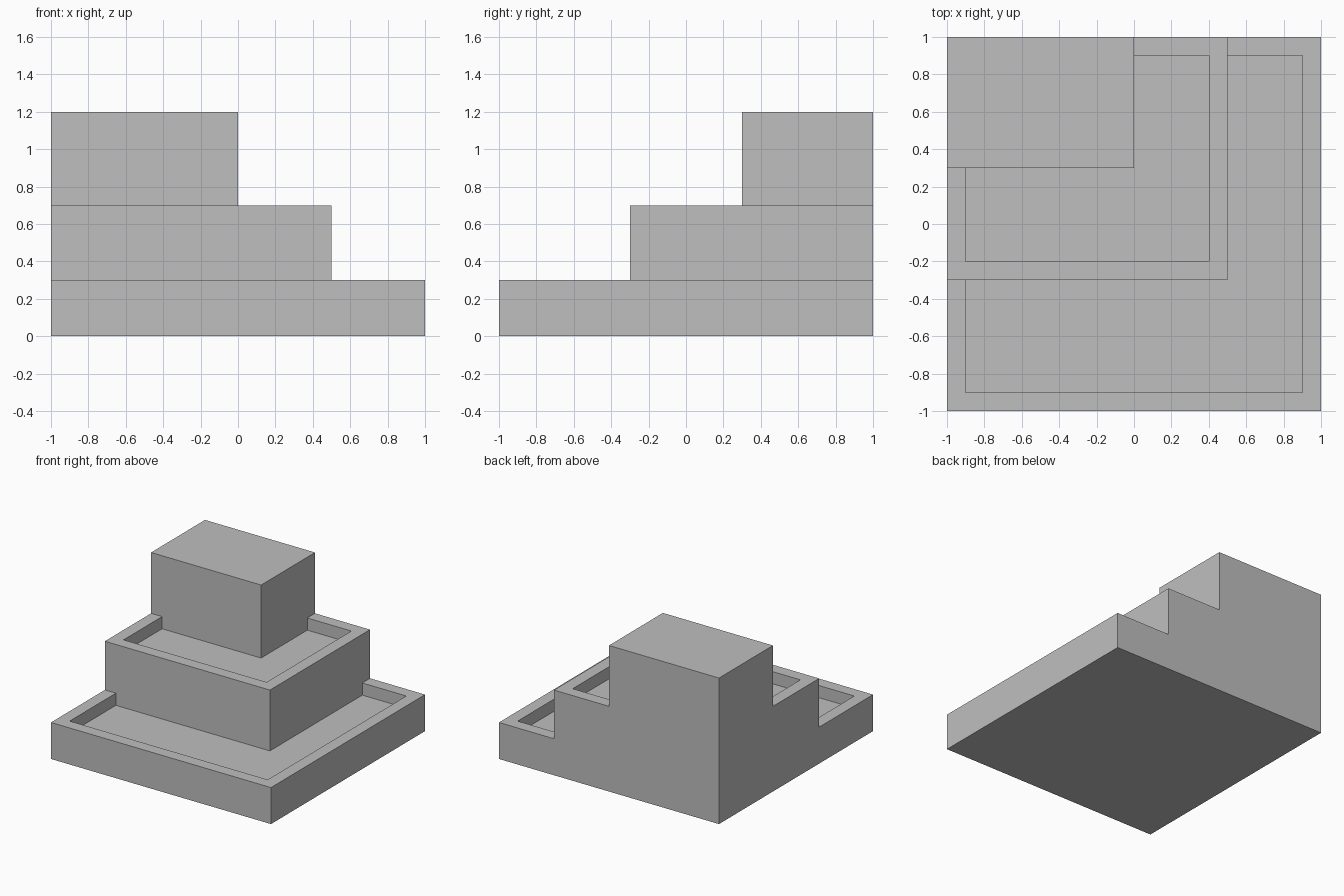
import bpy
import bmesh

if "Cube" in bpy.data.objects:
    bpy.data.objects.remove(bpy.data.objects["Cube"], do_unlink=True)

GREY = (0.52, 0.52, 0.52, 1.0)
mat = bpy.data.materials.new("plain_grey")
mat.use_nodes = True
mat.diffuse_color = GREY
mat.node_tree.nodes["Principled BSDF"].inputs["Base Color"].default_value = GREY


def prism(name, outline, z0, z1):
    """Extrude a counter-clockwise outline from z0 up to z1."""
    bm = bmesh.new()
    base = bm.faces.new([bm.verts.new((x, y, z0)) for x, y in outline])
    top = bmesh.ops.extrude_face_region(bm, geom=[base], use_keep_orig=True)
    verts = [v for v in top["geom"] if isinstance(v, bmesh.types.BMVert)]
    bmesh.ops.translate(bm, verts=verts, vec=(0, 0, z1 - z0))
    bmesh.ops.recalc_face_normals(bm, faces=bm.faces)
    mesh = bpy.data.meshes.new(name)
    bm.to_mesh(mesh)
    bm.free()
    mesh.materials.append(mat)
    obj = bpy.data.objects.new(name, mesh)
    bpy.context.collection.objects.link(obj)
    return obj


def tier(name, right, front, z0, z1):
    """Box filling the back right corner out to the given right and front."""
    outline = [(-1, front), (right, front), (right, 1), (-1, 1)]
    return prism(name, outline, z0, z1)


def sink_floor(obj, right, front, step_right, step_front, top):
    """Sink an L-shaped terrace floor, leaving a parapet 0.1 wide and high."""
    r, f, b, l = right - 0.1, front + 0.1, 0.9, -0.9
    outline = [(l, f), (r, f), (r, b), (step_right, b),
               (step_right, step_front), (l, step_front)]
    cutter = prism(obj.name + "_floor_cutter", outline, top - 0.1, top + 0.1)
    cutter.hide_render = True
    cutter.hide_viewport = True
    cutter.display_type = 'WIRE'
    mod = obj.modifiers.new("sunken_floor", 'BOOLEAN')
    mod.operation = 'DIFFERENCE'
    mod.solver = 'EXACT'
    mod.object = cutter


# Right edge, front edge and top of each stacked level
levels = [("lower_terrace", 1.0, -1.0, 0.3),
          ("upper_terrace", 0.5, -0.3, 0.7),
          ("top_block", 0.0, 0.3, 1.2)]

bottom = 0.0
for i, (name, right, front, top) in enumerate(levels):
    part = tier(name, right, front, bottom, top)
    # Every level with another one above it has a walled terrace
    if i + 1 < len(levels):
        sink_floor(part, right, front, levels[i + 1][1], levels[i + 1][2], top)
    bottom = top
